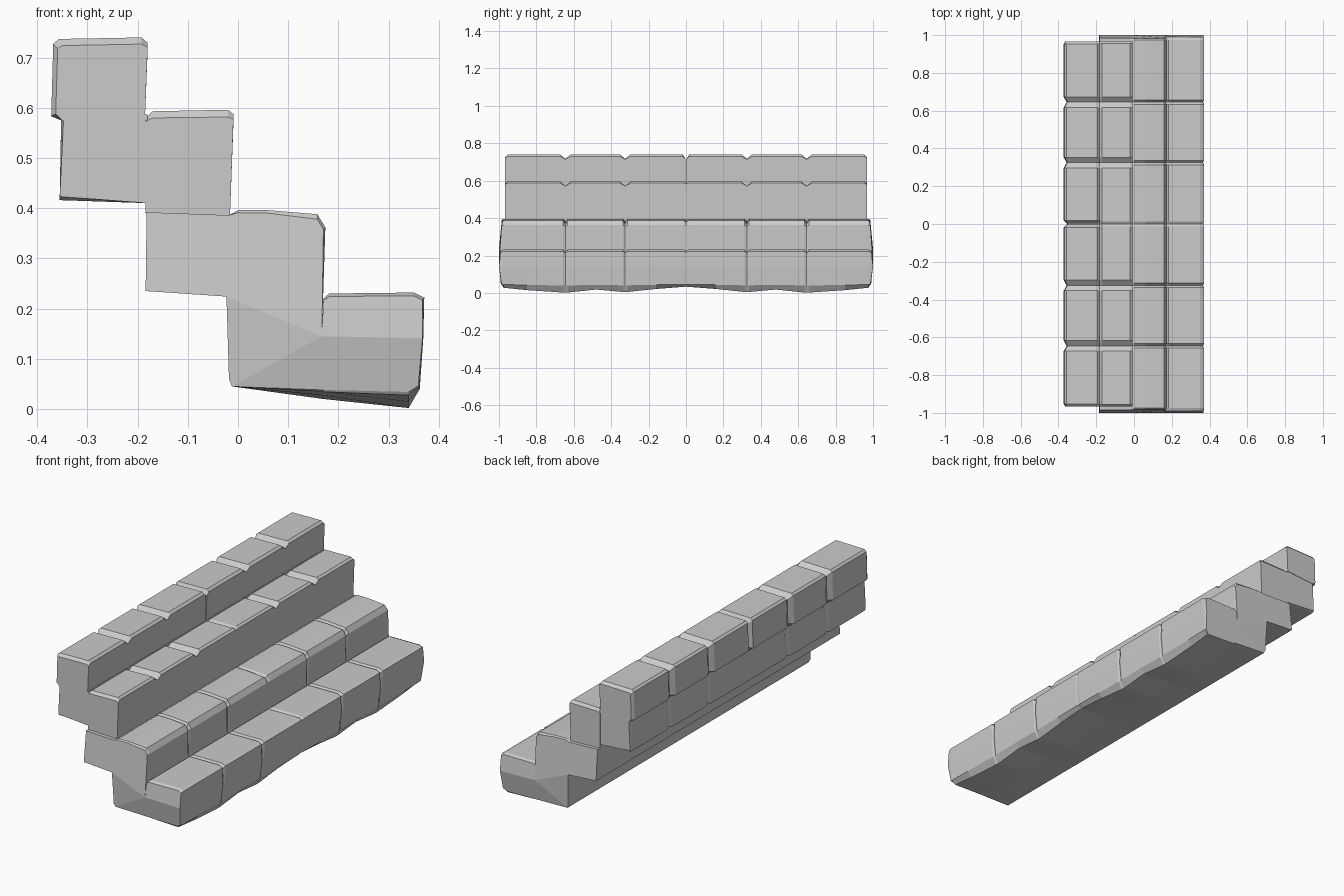
import bpy, bmesh


def loft(name, profile, stations, taper=None, end_faces=None, inner_cap=False):
    """Sweep an x-z profile along +y, then mirror it to -y.
    profile: (x, z, joint dx, joint dz, sag); stations: (y, joint, sag) weights."""
    bm = bmesh.new()
    rings = []
    for k, (y, joint, sag) in enumerate(stations):
        last = k == len(stations) - 1
        ring = []
        for i, (x, z, dx, dz, s) in enumerate(profile):
            yy = y - (taper[i] if taper and last else 0)
            ring.append(bm.verts.new((x + dx * joint, yy, z + dz * joint + s * sag)))
        rings.append(ring)
    n = len(profile)
    for a, b in zip(rings, rings[1:]):
        for i in range(n):
            j = (i + 1) % n
            bm.faces.new((a[i], a[j], b[j], b[i]))
    for f in end_faces or [range(n)]:
        bm.faces.new([rings[-1][i] for i in f])
    if inner_cap:
        bm.faces.new(rings[0])
    bmesh.ops.recalc_face_normals(bm, faces=bm.faces)
    me = bpy.data.meshes.new(name)
    bm.to_mesh(me)
    bm.free()
    ob = bpy.data.objects.new(name, me)
    bpy.context.collection.objects.link(ob)
    m = ob.modifiers.new("mirror", 'MIRROR')
    m.use_axis = (False, True, False)
    m.merge_threshold = 0.0005
    return ob


def v_joints(start, end, half_width, chamfer):
    """Stations with a V groove at each block joint and chamfered ends."""
    st = list(start)
    for j in (0.325, 0.645):
        st += [(j - half_width, 0, 0), (j, 1, 0), (j + half_width, 0, 0)]
    return st + [(end - chamfer, 0, 0), (end, 0.6, 0)]


# top course of blocks, split at the middle
loft("top_course", [
    (-0.372, 0.583, 0.015, 0.008, 0), (-0.368, 0.727, 0.015, -0.015, 0),
    (-0.357, 0.737, 0.012, -0.022, 0), (-0.192, 0.740, 0, -0.022, 0),
    (-0.180, 0.729, 0, -0.015, 0), (-0.185, 0.587, 0, 0, 0),
    (-0.350, 0.574, 0, 0, 0),
], v_joints([(0.003, 1, 0), (0.018, 0, 0)], 0.967, 0.028, 0.014), inner_cap=True)

# course under the top one
loft("support_course", [
    (-0.355, 0.416, 0, 0.012, 0), (-0.352, 0.590, 0.008, -0.015, 0),
    (-0.18, 0.587, 0, 0, 0), (-0.18, 0.410, 0, 0, 0),
], v_joints([(0, 0, 0)], 0.965, 0.02, 0.01))

# third step
loft("third_step", [
    (-0.184, 0.389, 0, 0, 0), (-0.184, 0.580, 0, -0.012, 0),
    (-0.170, 0.593, 0, -0.022, 0), (-0.020, 0.596, 0, -0.024, 0),
    (-0.009, 0.587, 0, -0.016, 0), (-0.016, 0.384, 0, 0, 0),
], v_joints([(0, 0.3, 0), (0.012, 0, 0)], 0.967, 0.028, 0.012))

# first and second steps with a narrow crevice at the riser
steps = [
    (-0.184, 0.235, 0, 0, 0),
    (-0.182, 0.392, 0, 0, 0),
    (-0.018, 0.386, 0, 0, 0),
    (0.000, 0.396, 0, -0.010, 0),
    (0.060, 0.396, 0, -0.012, 0),
    (0.158, 0.388, 0, -0.020, 0),
    (0.174, 0.362, -0.008, -0.008, 0),
    (0.167, 0.145, 0, 0, 0),
    (0.170, 0.220, 0, -0.008, 0),
    (0.182, 0.230, 0, -0.012, 0),
    (0.350, 0.232, 0, -0.013, 0),
    (0.371, 0.222, -0.008, -0.010, 0),
    (0.369, 0.141, -0.003, 0, 0),
    (0.362, 0.046, -0.006, 0, -0.006),
    (0.340, 0.034, 0, 0, -0.032),
    (0.170, 0.038, 0, 0, -0.018),
    (-0.012, 0.045, 0, 0, 0),
    (-0.018, 0.060, 0, 0, 0),
    (-0.023, 0.224, 0, 0, 0),
]
end_taper = [0, .015, .015, .018, .018, .018, .014, 0, .008, .010, .010, .009,
             0, .014, .025, .018, .012, .008, 0]
lower_stations = [(0, 0.5, 0), (0.012, 0, 0.05), (0.16, 0, 0.4),
                  (0.313, 0, 0.9), (0.325, 1, 0.9), (0.337, 0, 0.9),
                  (0.48, 0, 0.5),
                  (0.633, 0, 1), (0.645, 1, 1), (0.657, 0, 1),
                  (0.85, 0, 0.6), (0.975, 0, 0.2), (1.0, 0.5, 0)]
loft("lower_steps", steps, lower_stations, end_taper, [
    (0, 1, 2, 3, 4, 5, 6, 7, 18),         # second step end
    (18, 7, 16, 17),                      # sloped joint
    (7, 8, 9, 10, 11, 12),                # first step end, above the ridge
    (7, 12, 13, 14, 15, 16),              # first step end, below the ridge
])
